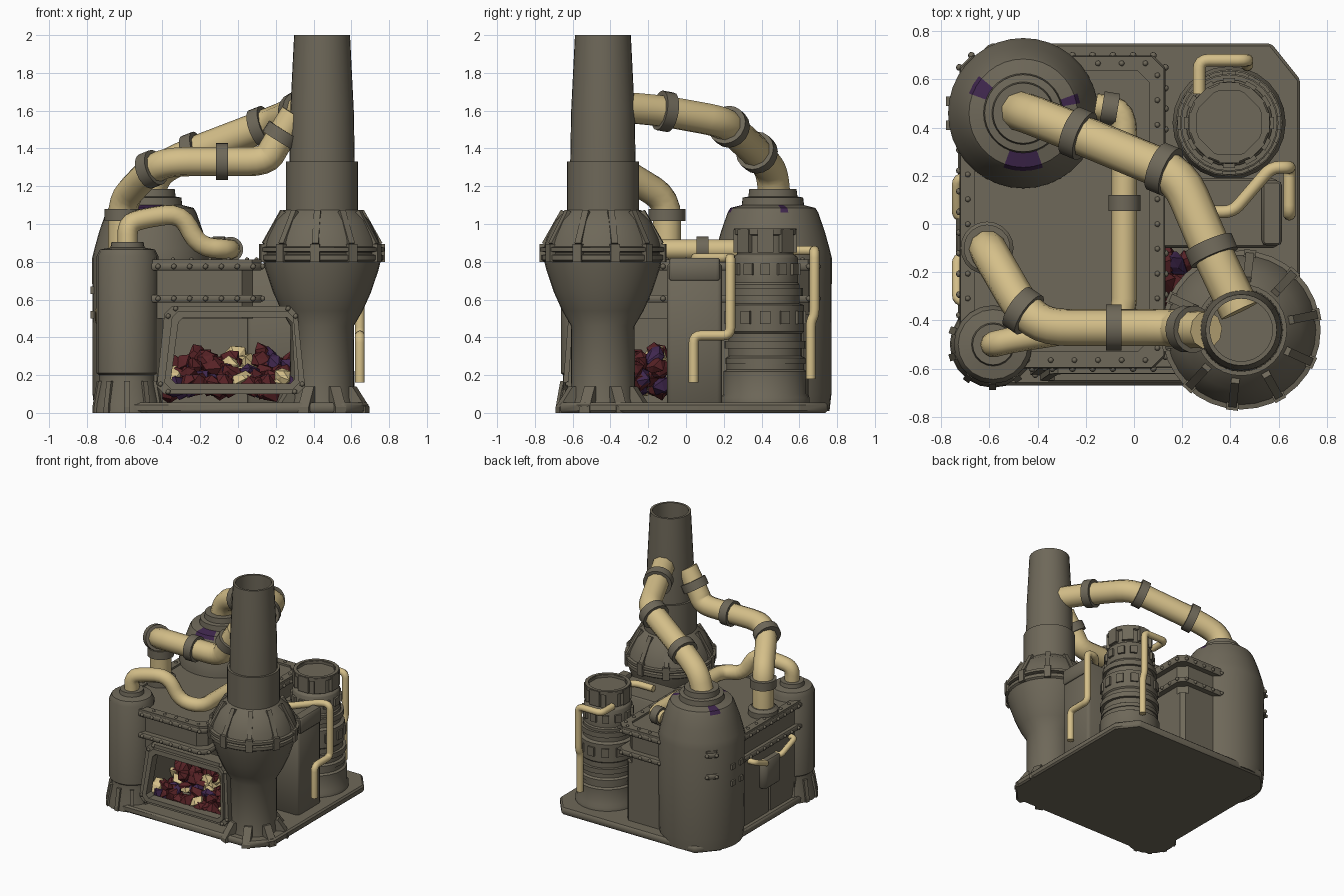
import bpy, bmesh, math, random
from mathutils import Vector, Matrix

if "Cube" in bpy.data.objects:
    bpy.data.objects.remove(bpy.data.objects["Cube"])
random.seed(4)

def material(name, c):
    m = bpy.data.materials.new(name)
    m.diffuse_color = (*c, 1)
    m.use_nodes = True
    m.node_tree.nodes["Principled BSDF"].inputs["Base Color"].default_value = m.diffuse_color
    return m
IRON = material("grey_brown_iron", (.156, .138, .100))
TAN = material("tan_pipe", (.66, .52, .25))
RED = material("dark_red_coal", (.095, .016, .019))
PURPLE = material("purple_coal", (.05, .02, .075))

def finish(bm, name, mats=(IRON,), smooth=35):
    bmesh.ops.recalc_face_normals(bm, faces=bm.faces)
    me = bpy.data.meshes.new(name)
    bm.to_mesh(me); bm.free()
    ob = bpy.data.objects.new(name, me)
    bpy.context.collection.objects.link(ob)
    for m in mats:
        me.materials.append(m)
    if smooth:
        bpy.ops.object.select_all(action='DESELECT')
        ob.select_set(True)
        bpy.context.view_layer.objects.active = ob
        bpy.ops.object.shade_smooth_by_angle(angle=math.radians(smooth))
    return ob

def lathe(name, c, prof, n=28, rule=None, mats=(IRON,)):
    bm = bmesh.new()
    rings = []
    for r, z in prof:
        k = 1 if r == 0 else n
        rings.append([bm.verts.new((c[0] + r * math.cos(2 * math.pi * i / n), c[1] + r * math.sin(2 * math.pi * i / n), z)) for i in range(k)])
    for a, b in zip(rings, rings[1:]):
        for i in range(n):
            vs = [a[i % len(a)], a[(i + 1) % len(a)], b[(i + 1) % len(b)], b[i % len(b)]]
            f = bm.faces.new(list(dict.fromkeys(vs)))
            if rule:
                f.material_index = rule(f.calc_center_median())
    return finish(bm, name, mats)

def prism(bm, pts, z0, z1):
    lo = [bm.verts.new((x, y, z0)) for x, y in pts]
    hi = [bm.verts.new((x, y, z1)) for x, y in pts]
    bm.faces.new(lo); bm.faces.new(hi)
    for i in range(len(pts)):
        j = (i + 1) % len(pts)
        bm.faces.new((lo[i], lo[j], hi[j], hi[i]))

def rect(x0, x1, y0, y1, c):
    return [(x0 + c, y0), (x1 - c, y0), (x1, y0 + c), (x1, y1 - c), (x1 - c, y1), (x0 + c, y1), (x0, y1 - c), (x0, y0 + c)]

def block(name, pts, z0, z1, bevel=0):
    bm = bmesh.new()
    prism(bm, pts, z0, z1)
    if bevel:
        bmesh.ops.bevel(bm, geom=list(bm.edges), offset=bevel, segments=1, affect='EDGES')
    return finish(bm, name)

def bar(bm, p, q, out, w, t):
    # box from p to q, t thick along the outward direction
    p, q = Vector(p), Vector(q)
    z = (q - p).normalized()
    x = z.cross(Vector(out)).normalized()
    y = z.cross(x)
    rot = Matrix((x, y, z)).transposed().to_4x4()
    s = Matrix.Diagonal((w, t, (q - p).length, 1))
    bmesh.ops.create_cube(bm, size=1, matrix=Matrix.Translation((p + q) / 2) @ rot @ s)

def ring_bars(name, c, n, r0, z0, r1, z1, w, t, start=0):
    bm = bmesh.new()
    for i in range(n):
        a = start + 2 * math.pi * i / n
        d = Vector((math.cos(a), math.sin(a), 0))
        o = Vector((*c, 0))
        bar(bm, o + d * r0 + Vector((0, 0, z0)), o + d * r1 + Vector((0, 0, z1)), d, w, t)
    return finish(bm, name, smooth=0)

def gussets(name, c, n, r, out, h, t, start=0):
    bm = bmesh.new()
    for i in range(n):
        a = start + 2 * math.pi * i / n
        M = Matrix.Translation((*c, 0)) @ Matrix.Rotation(a, 4, 'Z')
        prof = [(r - .03, 0), (r + out, 0), (r + out, .03), (r + .015, h), (r - .03, h)]
        sides = [[bm.verts.new(M @ Vector((x, s * t / 2, z))) for x, z in prof] for s in (-1, 1)]
        for s in sides:
            bm.faces.new(s)
        for k in range(5):
            j = (k + 1) % 5
            bm.faces.new((sides[0][k], sides[0][j], sides[1][j], sides[1][k]))
    return finish(bm, name, smooth=0)

def bolts(name, pts, r=.014):
    bm = bmesh.new()
    for p in pts:
        bmesh.ops.create_icosphere(bm, subdivisions=1, radius=r, matrix=Matrix.Translation(p))
    return finish(bm, name, smooth=60)

def along(pts, z, step):
    out = []
    for a, b in zip(pts, pts[1:] + pts[:1]):
        a, b = Vector((*a, z)), Vector((*b, z))
        k = max(1, round((b - a).length / step))
        out += [a.lerp(b, i / k) for i in range(k)]
    return out

def pipe(name, pts, r, bend, clamps=()):
    pts = [Vector(p) for p in pts]
    path = [pts[0]]
    for a, b, c in zip(pts, pts[1:], pts[2:]):
        u = b + (a - b).normalized() * min(bend, (a - b).length * .45)
        v = b + (c - b).normalized() * min(bend, (c - b).length * .45)
        path += [u.lerp(b, t).lerp(b.lerp(v, t), t) for t in (0, .25, .5, .75, 1)]
    path.append(pts[-1])
    cu = bpy.data.curves.new(name, 'CURVE')
    cu.dimensions = '3D'
    cu.bevel_depth, cu.bevel_resolution, cu.use_fill_caps = r, 3, True
    sp = cu.splines.new('POLY')
    sp.points.add(len(path) - 1)
    for sv, p in zip(sp.points, path):
        sv.co = (*p, 1)
    tmp = bpy.data.objects.new(name + "_path", cu)
    bpy.context.collection.objects.link(tmp)
    bpy.context.view_layer.update()
    me = bpy.data.meshes.new_from_object(tmp.evaluated_get(bpy.context.evaluated_depsgraph_get()))
    bpy.data.objects.remove(tmp)
    bm = bmesh.new(); bm.from_mesh(me)
    for f in bm.faces:
        f.material_index = 0
    finish(bm, name, (TAN,), 50)
    for k, (i, t) in enumerate(clamps):
        d = pts[i + 1] - pts[i]
        M = Matrix.Translation(pts[i].lerp(pts[i + 1], t)) @ d.to_track_quat('Z', 'Y').to_matrix().to_4x4()
        bm = bmesh.new()
        bmesh.ops.create_cone(bm, cap_ends=True, segments=18, radius1=r * 1.25, radius2=r * 1.25, depth=.065, matrix=M)
        finish(bm, f"{name}_clamp_{k}")

# base plate
block("base_plate", [(-.6, -.67), (.57, -.67), (.69, -.54), (.69, .6), (.57, .75), (-.6, .75), (-.73, .6), (-.73, -.55)], 0, .055, .012)

# furnace body with open hearth
block("body_upper", rect(-.69, .08, -.55, .65, .06), .5, .79)
block("body_lower", rect(-.69, .08, -.08, .65, .03), .04, .52)
block("body_left_wall", rect(-.69, -.4, -.55, -.05, .03), .04, .52)
for nm, z in (("upper", .755), ("lower", .585)):
    o = rect(-.725, .13, -.6, .70, .05)
    block(f"{nm}_flange", o, z, z + .04, .008)
    bolts(f"{nm}_flange_bolts", along(o, z + .02, .085), .016)
bm = bmesh.new()
for a in (rect(-.72, .125, -.595, .695, .05),):
    b = rect(-.66, .065, -.53, .635, .05)
    lo, hi, inn, sunk = [[bm.verts.new((x, y, z)) for x, y in p] for p, z in ((a, .79), (a, .812), (b, .812), (b, .797))]
    for p, q in ((lo, hi), (hi, inn), (inn, sunk)):
        for i in range(8):
            bm.faces.new((p[i], p[(i + 1) % 8], q[(i + 1) % 8], q[i]))
    bm.faces.new(sunk)
finish(bm, "body_top_rim")
bolts("rim_bolts", along(rect(-.69, .097, -.565, .667, .05), .812, .1), .013)

# hearth frame: a tapered window ring
def trapezoid(x0, x1, x2, x3, z0, z1, c):
    return [(x0 + c, z0), (x1 - c, z0), (x1, z0 + c), (x2, z1 - c), (x2 - c, z1), (x3 + c, z1), (x3, z1 - c), (x0, z0 + c)]
outer = trapezoid(-.43, .355, .315, -.39, .1, .565, .04)
mid = trapezoid(-.39, .325, .295, -.35, .125, .54, .035)
inner = trapezoid(-.355, .30, .285, -.315, .155, .505, .025)
bm = bmesh.new()
loops = [(outer, .12), (outer, .015), (mid, .015), (mid, -.01), (inner, -.01), (inner, .06)]
rings = [[bm.verts.new((x, -.645 + (z - .1) * .08 + d, z)) for x, z in p] for p, d in loops]
for p, q in zip(rings, rings[1:]):
    for i in range(8):
        bm.faces.new((p[i], p[(i + 1) % 8], q[(i + 1) % 8], q[i]))
finish(bm, "hearth_frame", smooth=0)
bolts("hearth_frame_bolts", [(x, -.63 + (z - .1) * .08, z) for x, z in trapezoid(-.41, .34, .305, -.37, .112, .552, .04)], .015)

# coal heap
bm = bmesh.new()
for i in range(120):
    x, y = random.uniform(-.36, .27), random.uniform(-.55, -.13)
    z = random.uniform(.12, .20 + .14 * (y + .55) / .42)
    M = Matrix.Translation((x, y, z)) @ Matrix.Rotation(random.uniform(0, 6), 4, (random.random(), random.random(), 1)) @ Matrix.Diagonal((1, random.uniform(.6, 1), random.uniform(.6, 1.1), 1))
    res = bmesh.ops.create_icosphere(bm, subdivisions=1, radius=random.uniform(.045, .075), matrix=M)
    for v in res["verts"]:
        v.co += Vector([random.uniform(-.012, .012) for _ in range(3)])
    k = random.choices((0, 1, 2), (70, 14, 16))[0]
    for f in {f for v in res["verts"] for f in v.link_faces}:
        f.material_index = k
finish(bm, "coal_heap", (RED, PURPLE, TAN), 0)

# large rear tank with purple stains on its shoulder
T = (-.46, .46)
def stain(p):
    a = math.degrees(math.atan2(p.y - T[1], p.x - T[0]))
    return int(1.03 < p.z < 1.1 and (-112 < a < -70 or 135 < a < 158 or 10 < a < 24))
lathe("rear_tank", T, [(0, .01), (.3, .01), (.31, .1), (.312, .82), (.3, .87), (.275, .96), (.24, 1.06), (.225, 1.085), (.165, 1.1), (.16, 1.14), (.13, 1.145), (.125, 1.185), (0, 1.185)], 36, stain, (IRON, PURPLE))
bm = bmesh.new()
for z in (.52, .65):
    for s in (-.05, .05):
        bar(bm, (-.755, .46 + s, z - .02), (-.755, .46 + s, z + .02), (1, 0, 0), .04, .05)
finish(bm, "rear_tank_clasps", smooth=0)

# small front tank
S = (-.585, -.5)
lathe("front_tank", S, [(0, 0), (.18, 0), (.175, .05), (.15, .17), (.15, .2), (.163, .21), (.163, .83), (.145, .865), (.09, .875), (.085, .905), (0, .905)], 20)
gussets("front_tank_feet", S, 10, .15, .04, .17, .03, .3)

# chimney
C = (.445, -.44)
lathe("chimney", C, [(0, 0), (.19, 0), (.17, .08), (.168, .46), (.215, .54), (.26, .64), (.3, .76), (.31, .8), (.325, .81), (.325, .835), (.305, .84), (.305, .85), (.33, .855), (.33, .875), (.31, .88), (.295, .93), (.25, 1.02), (.195, 1.07), (.19, 1.075), (.19, 1.33), (.173, 1.33), (.168, 1.6), (.148, 2), (.13, 2), (.14, 1.4), (0, 1.4)], 32)
ring_bars("chimney_dome_ribs", C, 10, .305, .89, .205, 1.065, .035, .04, .2)
ring_bars("chimney_rim_tabs", C, 10, .315, .80, .315, .895, .05, .04, .2)
gussets("chimney_feet", C, 8, .17, .09, .14, .06, math.pi / 8)

# side box beside the body
block("side_box", rect(.05, .60, -.1, .19, .015), .04, .79, .01)
block("side_box_cap", rect(.53, .615, -.09, .18, .012), .70, .82, .01)

# rear right turbine with bands and panels
B = (.395, .42)
lathe("turbine", B, [(0, .04), (.235, .04), (.235, .08), (.222, .1), (.222, .22), (.205, .23), (.205, .26), (.212, .26), (.212, .29), (.195, .3), (.195, .42), (.205, .43), (.205, .57), (.18, .58), (.18, .68), (.172, .69), (.172, .82), (.165, .83), (.15, .84), (.15, .94), (.165, .945), (.165, .975), (.14, .975), (.14, .95), (0, .95)], 24)
ring_bars("turbine_low_panels", B, 12, .2, .47, .2, .54, .055, .03)
ring_bars("turbine_mid_panels", B, 12, .172, .73, .172, .79, .05, .03)
ring_bars("turbine_top_plates", B, 8, .15, .85, .15, .97, .085, .035)
for i, (r, z) in enumerate(((.19, .64), (.207, .36))):
    lathe(f"turbine_band_{i}", B, [(r - .02, z - .02), (r + .01, z - .02), (r + .01, z + .02), (r - .02, z + .02)], 24)

# large pipes
pipe("rear_tank_pipe", [(.44, -.36, 1.62), (.33, -.13, 1.6), (.19, .2, 1.54), (-.28, .395, 1.36), (-.43, .455, 1.28), (-.48, .47, 1.13)], .085, .1, [(1, .06), (2, .14), (2, .9)])
pipe("body_pipe", [(-.61, -.1, .8), (-.61, -.1, 1.13), (-.46, -.36, 1.29), (-.36, -.43, 1.33), (.15, -.43, 1.33), (.2, -.435, 1.42), (.3, -.44, 1.58)], .078, .1, [(0, .75), (2, 0), (3, .54), (5, .3)])
lathe("body_pipe_socket", (-.61, -.1), [(.11, .78), (.11, .84), (.085, .86), (.07, .86)], 20)
pipe("front_tank_pipe", [(-.585, -.5, .88), (-.585, -.5, 1.0), (-.5, -.48, 1.03), (-.3, -.45, 1.06), (-.21, -.43, .88), (-.04, -.4, .865), (-.04, .47, .865), (-.16, .49, .865)], .054, .09, [(5, .56), (6, .5)])

# thin pipes
pipe("side_thin_pipe", [(.25, .05, .82), (.41, .05, .82), (.57, .235, .82), (.645, .235, .82), (.645, .235, .41), (.645, .04, .41), (.645, .04, .16)], .026, .04)
pipe("back_thin_pipe", [(.27, .54, .86), (.27, .68, .86), (.47, .68, .86), (.47, .68, .52), (.47, .66, .48), (.47, .66, .18)], .026, .04)
for y0, y1, nm in ((.19, .03, "rear"), (-.32, -.14, "front")):
    pipe(f"left_{nm}_thin_pipe", [(-.66, y0, .55), (-.735, y0, .55), (-.735, y1, .48), (-.68, y1, .48)], .022, .03)
block("left_box", rect(-.74, -.65, -.16, .06, .03), .28, .5, .01)
